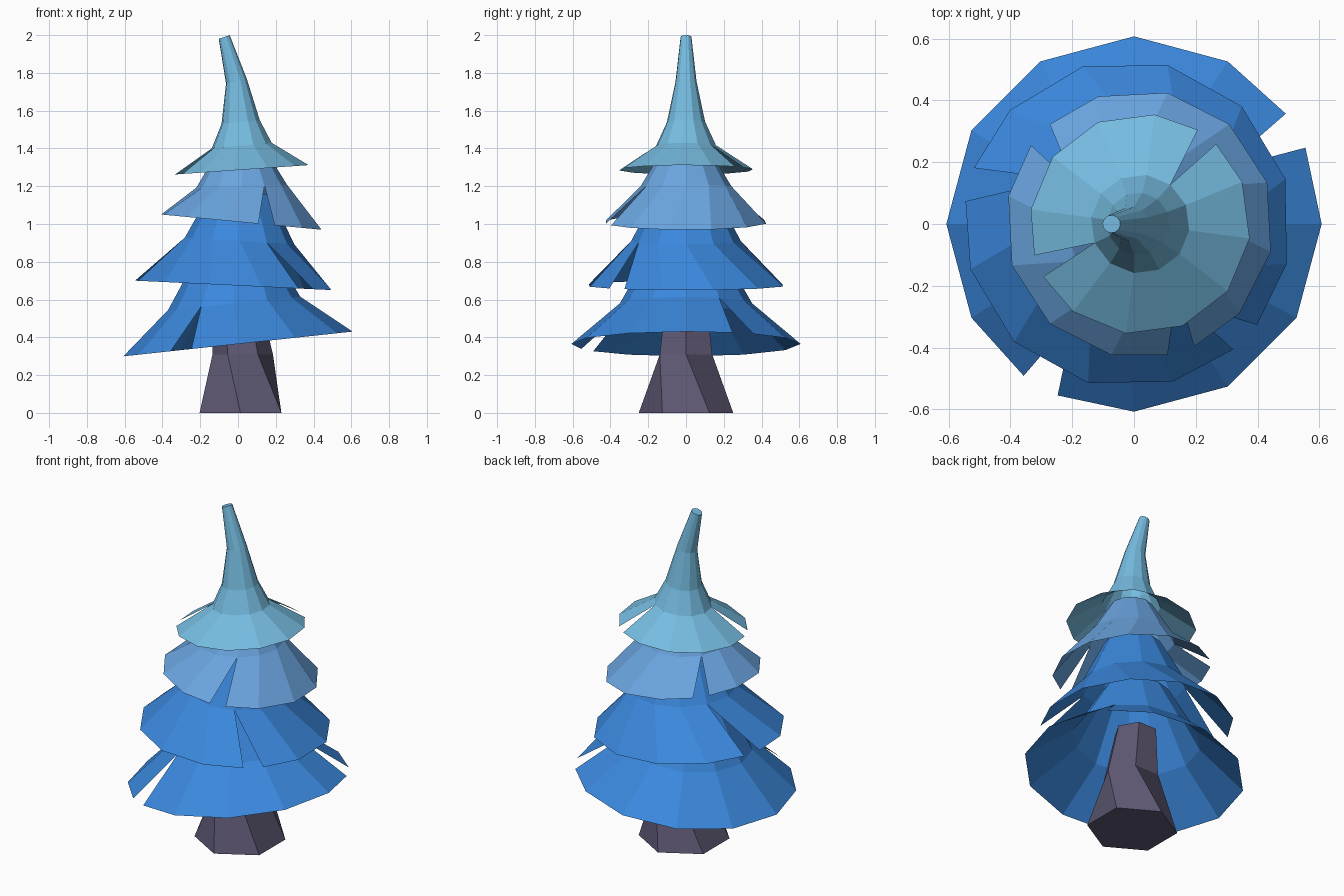
import bpy, bmesh
from math import sin, cos, radians

if "Cube" in bpy.data.objects:
    bpy.data.objects.remove(bpy.data.objects["Cube"])


def material(name, rgb):
    m = bpy.data.materials.new(name)
    m.diffuse_color = (*rgb, 1)
    m.use_nodes = True
    m.node_tree.nodes["Principled BSDF"].inputs["Base Color"].default_value = m.diffuse_color
    return m


BLUE = material("deep blue needles", (0.043, 0.245, 0.72))
MID = material("soft blue needles", (0.145, 0.375, 0.745))
PALE = material("pale cyan needles", (0.18, 0.50, 0.745))
BARK = material("purple bark", (0.112, 0.098, 0.172))


def point(ring, deg):
    # ring = (centre x, z, radius, first angle, slope of z along x)
    cx, z, r, first, slope = ring
    a = radians(first + deg)
    return (cx + r * cos(a), r * sin(a), z + slope * r * cos(a))


def lathe(name, mat, rings, sides, slits=(), gap=6, cap_base=False):
    """Loft rings from bottom to top; slits split the lowest ring at given corners."""
    bm = bmesh.new()
    step = 360 / sides
    loops = [[bm.verts.new(point(r, i * step)) for i in range(sides)] for r in rings]
    start, end = list(loops[0]), list(loops[0])
    for s in slits:
        bm.verts.remove(loops[0][s])
        start[s] = bm.verts.new(point(rings[0], s * step + gap))
        end[s] = bm.verts.new(point(rings[0], s * step - gap))
    for k in range(len(rings) - 1):
        for i in range(sides):
            j = (i + 1) % sides
            a, b = (start[i], end[j]) if k == 0 else (loops[k][i], loops[k][j])
            bm.faces.new((a, b, loops[k + 1][j], loops[k + 1][i]))
    bm.faces.new(loops[-1])
    if cap_base:
        bm.faces.new(loops[0][::-1])
    me = bpy.data.meshes.new(name)
    bm.to_mesh(me)
    bm.free()
    me.materials.append(mat)
    ob = bpy.data.objects.new(name, me)
    bpy.context.collection.objects.link(ob)
    return ob


# Twisted six-sided trunk
lathe("trunk", BARK, [
    (0.013, 0.0, 0.25, 30, 0),
    (0.025, 0.31, 0.16, 0, 0),
    (-0.01, 0.62, 0.12, 0, 0)], 6, cap_base=True)

# Skirts of branches, each with two slits in the hem
lathe("bottom_branches", BLUE, [
    (0.0, 0.365, 0.607, 0, 0.108),
    (-0.02, 0.58, 0.35, 0, 0.10),
    (-0.01, 0.86, 0.19, 0, 0.0)], 12, slits=(1, 8))

lathe("lower_branches", BLUE, [
    (-0.02, 0.675, 0.53, 16, -0.048),
    (0.008, 0.91, 0.29, 0, -0.06),
    (0.01, 1.16, 0.16, 0, 0.0)], 12, slits=(5, 10))

lathe("middle_branches", MID, [
    (0.018, 1.01, 0.434, 18, -0.095),
    (0.02, 1.20, 0.24, 30, 0.03),
    (0.02, 1.40, 0.12, 30, 0.0)], 12, slits=(4, 9))

# Top skirt runs up into the bent blunt tip
lathe("top_branches_and_tip", PALE, [
    (0.02, 1.287, 0.357, 22.5, 0.07),
    (0.02, 1.415, 0.16, 22.5, 0.09),
    (0.014, 1.54, 0.102, 22.5, 0.1),
    (-0.008, 1.755, 0.056, 22.5, 0.2),
    (-0.073, 1.99, 0.029, 22.5, 0.35)], 12, slits=(1, 6))
